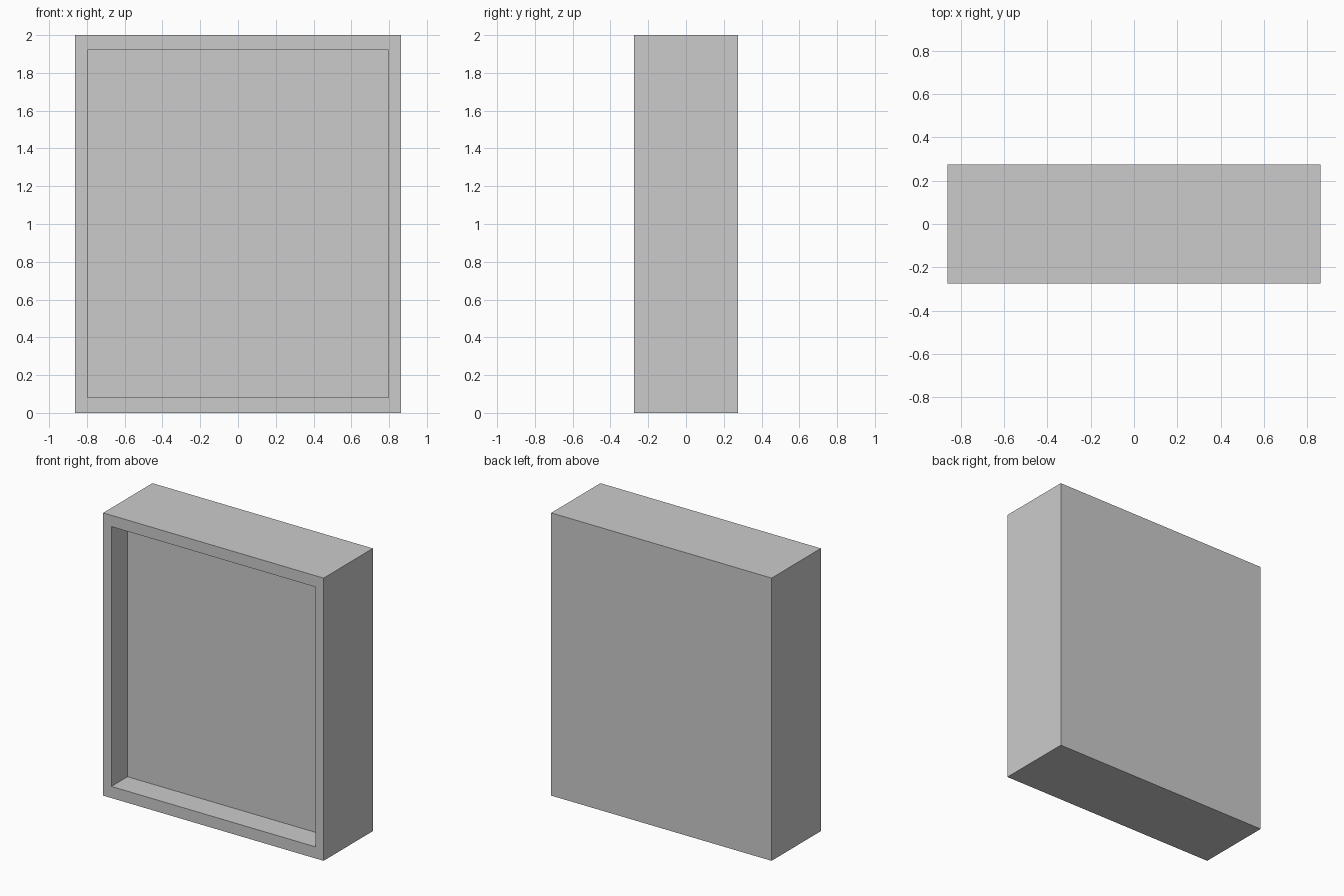
import bpy, bmesh
from mathutils import Matrix, Vector

if "Cube" in bpy.data.objects:
    bpy.data.objects.remove(bpy.data.objects["Cube"])

W, D, H = 1.725, 0.55, 2.0       # outer size
IW, IZ0, IZ1 = 1.596, 0.082, 1.92  # recess opening
RECESS = 0.18

# Cabinet body: a solid block
bm = bmesh.new()
bmesh.ops.create_cube(bm, size=1, matrix=Matrix.Translation((0, 0, H / 2)) @ Matrix.Diagonal((W, D, H, 1)))

# Front rim: inset the front face and fit it to the opening
front = min(bm.faces, key=lambda f: f.calc_center_median().y)
bmesh.ops.inset_region(bm, faces=[front], thickness=0.06)
for v in front.verts:
    v.co = Vector((IW / 2 if v.co.x > 0 else -IW / 2, -D / 2, IZ1 if v.co.z > H / 2 else IZ0))

# Recess: push the panel back, leaving straight side walls
panel = bmesh.ops.extrude_discrete_faces(bm, faces=[front])["faces"][0]
bmesh.ops.translate(bm, verts=panel.verts, vec=(0, RECESS, 0))
bmesh.ops.recalc_face_normals(bm, faces=bm.faces)

mesh = bpy.data.meshes.new("recessed_box")
bm.to_mesh(mesh)
bm.free()
bpy.context.collection.objects.link(bpy.data.objects.new("recessed_box", mesh))
